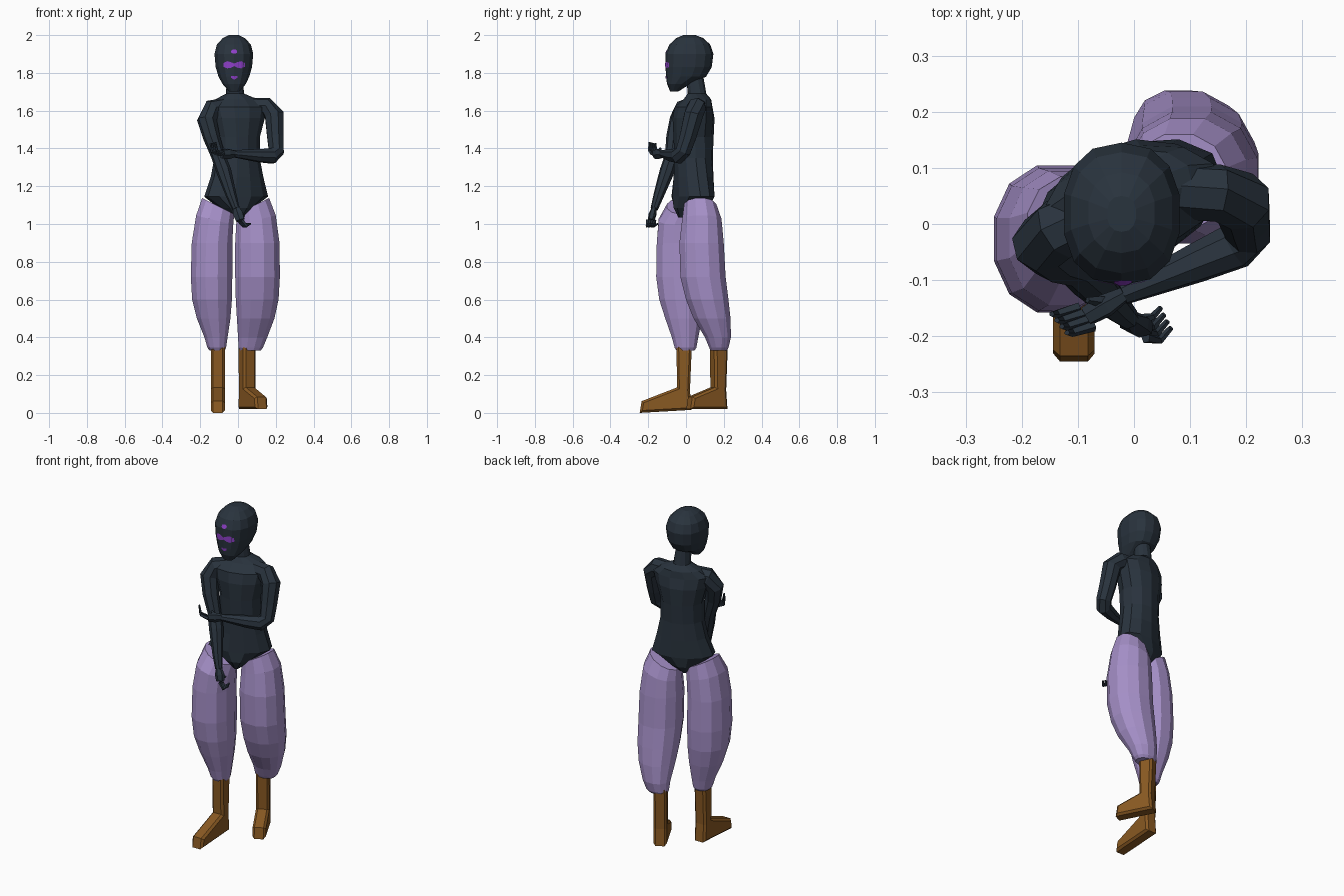
import bpy, bmesh, math
from mathutils import Vector


def material(name, rgb):
    m = bpy.data.materials.new(name)
    m.diffuse_color = (*rgb, 1)
    return m


DARK = material("dark slate", (0.022, 0.033, 0.047))
LILAC = material("lilac cloth", (0.38, 0.28, 0.58))
BROWN = material("brown leather", (0.25, 0.10, 0.016))
VIOLET = material("violet paint", (0.27, 0.05, 0.58))


def finish(bm, name, mat):
    bmesh.ops.recalc_face_normals(bm, faces=bm.faces)
    me = bpy.data.meshes.new(name)
    bm.to_mesh(me)
    bm.free()
    me.materials.append(mat)
    ob = bpy.data.objects.new(name, me)
    bpy.context.collection.objects.link(ob)
    return ob


def skin(bm, rings):
    """Bridge a list of point rings and cap both ends."""
    vs = [[bm.verts.new(p) for p in r] for r in rings]
    n = len(vs[0])
    for a, b in zip(vs, vs[1:]):
        for i in range(n):
            j = (i + 1) % n
            bm.faces.new((a[i], a[j], b[j], b[i]))
    bm.faces.new(vs[0])
    bm.faces.new(vs[-1])


def ring(c, u, v, n, power=1.0):
    pts = []
    for i in range(n):
        t = 2 * math.pi * (i + 0.5) / n
        s, k = math.sin(t), math.cos(t)
        pts.append(Vector(c) + u * math.copysign(abs(k) ** power, k)
                   + v * math.copysign(abs(s) ** power, s))
    return pts


def stack(name, mat, sections, n=12, power=1.0):
    """Horizontal sections: cx, cy, z, half width, half depth, yaw, slope."""
    rings = []
    for cx, cy, z, rx, ry, yaw, slope in sections:
        a = math.radians(yaw)
        u = Vector((math.cos(a), math.sin(a), slope)) * rx
        v = Vector((-math.sin(a), math.cos(a), 0)) * ry
        rings.append(ring((cx, cy, z), u, v, n, power))
    bm = bmesh.new()
    skin(bm, rings)
    return finish(bm, name, mat)


def tube(bm, path, n=8, flat=1.0):
    """Tapered limb through points x, y, z, radius."""
    ps = [Vector(p[:3]) for p in path]
    u = None
    rings = []
    for i, p in enumerate(ps):
        t = (ps[min(i + 1, len(ps) - 1)] - ps[max(i - 1, 0)]).normalized()
        if u is None:
            u = t.cross(Vector((0, 1, 0.2)))
        u = (u - t * u.dot(t)).normalized()
        r = path[i][3]
        rings.append(ring(p, u * r, t.cross(u) * r * flat, n))
    skin(bm, rings)


# Torso with a V-shaped seat, ending in the neck
stack("torso", DARK, [
    (-0.015, 0.02, 1.035, 0.025, 0.065, 25, 0),
    (-0.013, 0.03, 1.085, 0.09, 0.098, 25, 0),
    (-0.01, 0.037, 1.145, 0.178, 0.102, 22, 0),
    (-0.005, 0.04, 1.25, 0.143, 0.102, 20, 0),
    (-0.005, 0.04, 1.35, 0.122, 0.10, 18, 0),
    (-0.005, 0.04, 1.46, 0.122, 0.105, 16, 0),
    (-0.005, 0.04, 1.56, 0.15, 0.108, 16, 0),
    (-0.005, 0.04, 1.62, 0.165, 0.095, 16, 0),
    (-0.008, 0.06, 1.66, 0.115, 0.07, 14, 0),
    (-0.015, 0.058, 1.69, 0.048, 0.05, 8, 0),
    (-0.02, 0.045, 1.80, 0.042, 0.045, 0, 0)])

# Head
head = stack("head", DARK, [
    (-0.02, -0.062, 1.702, 0.028, 0.022, 0, 0),
    (-0.02, -0.04, 1.74, 0.062, 0.06, 0, 0),
    (-0.022, 0.0, 1.78, 0.083, 0.106, 0, 0),
    (-0.022, 0.014, 1.83, 0.098, 0.122, 0, 0),
    (-0.022, 0.018, 1.90, 0.105, 0.127, 0, 0),
    (-0.022, 0.02, 1.95, 0.092, 0.108, 0, 0),
    (-0.022, 0.02, 1.984, 0.06, 0.072, 0, 0),
    (-0.022, 0.018, 2.0, 0.026, 0.032, 0, 0)], n=14, power=0.85)


# Painted face marks laid onto the front of the head
def mark(name, cols):
    """Strip of columns x, bottom z, top z projected onto the head."""
    bm = bmesh.new()
    rows = []
    for x, z0, z1 in cols:
        pair = []
        for z in (z0, z1):
            hit, loc, nor, _ = head.ray_cast((x, -1, z), (0, 1, 0))
            y = loc.y if hit else -0.1
            pair.append(bm.verts.new((x, y - 0.003, z)))
        rows.append(pair)
    for a, b in zip(rows, rows[1:]):
        f = bm.faces.new((a[0], b[0], b[1], a[1]))
        f.normal_update()
    bm_ob = finish(bm, name, VIOLET)
    if bm_ob.data.polygons[0].normal.y > 0:
        bm_ob.data.flip_normals()


bpy.context.view_layer.update()
mark("forehead_dot", [(-0.036, 1.908, 1.918), (-0.026, 1.902, 1.924),
                      (-0.014, 1.902, 1.924), (-0.004, 1.908, 1.918)])
mark("eye_band", [(-0.076, 1.832, 1.852), (-0.058, 1.824, 1.862), (-0.04, 1.826, 1.858),
                  (-0.02, 1.836, 1.850), (0.0, 1.826, 1.858), (0.018, 1.824, 1.862),
                  (0.038, 1.832, 1.852)])
mark("mouth", [(-0.037, 1.774, 1.785), (-0.02, 1.764, 1.782), (-0.003, 1.774, 1.785)])

# Arms: one hanging across the body, one folded across the waist
bm = bmesh.new()
tube(bm, [(-0.06, 0.025, 1.62, 0.05), (-0.135, -0.01, 1.605, 0.056),
          (-0.165, -0.035, 1.55, 0.053), (-0.14, -0.06, 1.46, 0.045),
          (-0.105, -0.075, 1.36, 0.037), (-0.075, -0.10, 1.28, 0.04),
          (-0.035, -0.145, 1.15, 0.028), (-0.01, -0.168, 1.08, 0.02)])
finish(bm, "hanging_arm", DARK)
bm = bmesh.new()
tube(bm, [(0.06, 0.06, 1.62, 0.05), (0.15, 0.055, 1.618, 0.052),
          (0.192, 0.04, 1.575, 0.054), (0.198, 0.01, 1.46, 0.047),
          (0.203, -0.015, 1.385, 0.043), (0.18, -0.04, 1.36, 0.043),
          (0.11, -0.07, 1.362, 0.036), (-0.02, -0.125, 1.372, 0.02)])
finish(bm, "folded_arm", DARK)


# Hands: a palm with four fingers and a thumb
def hand(name, wrist, knuckle, side, mid, tip, thumb):
    w, k, s = Vector(wrist), Vector(knuckle), Vector(side)
    bm = bmesh.new()
    tube(bm, [(*w, 0.019), (*w.lerp(k, 0.5), 0.03), (*k, 0.026)], n=6, flat=0.7)
    for i in range(4):
        o = k + s * (i - 1.5)
        tube(bm, [(*o, 0.010), (*(o + Vector(mid)), 0.008),
                  (*(o + Vector(tip)), 0.005)], n=5)
    t = w.lerp(k, 0.4)
    tube(bm, [(*t, 0.012), (*(t + Vector(thumb) * 0.5), 0.010),
              (*(t + Vector(thumb)), 0.006)], n=5)
    finish(bm, name, DARK)


hand("hanging_hand", (-0.01, -0.168, 1.085), (0.012, -0.185, 1.02),
     (0.006, -0.012, 0), (0.025, -0.004, -0.032), (0.045, 0.018, -0.018), (0.035, 0.01, -0.02))
hand("folded_hand", (-0.015, -0.124, 1.372), (-0.085, -0.165, 1.37),
     (0.009, -0.011, 0.002), (-0.04, -0.012, 0.015), (-0.048, -0.012, 0.06), (-0.04, 0.005, 0.03))


# Baggy trouser legs: z, x min, x max, y min, y max
def trouser(name, rows, slope):
    secs = []
    for i, (z, x0, x1, y0, y1) in enumerate(rows):
        secs.append(((x0 + x1) / 2, (y0 + y1) / 2, z, (x1 - x0) / 2 * 1.03,
                     (y1 - y0) / 2 * 1.03, 0, slope * max(0, 1 - i * 0.5)))
    stack(name, LILAC, secs, n=12, power=0.92)


trouser("front_trouser_leg", [
    (1.095, -0.19, -0.02, -0.10, 0.085), (1.02, -0.222, -0.025, -0.145, 0.095),
    (0.90, -0.245, -0.03, -0.155, 0.10), (0.72, -0.25, -0.03, -0.158, 0.105),
    (0.60, -0.243, -0.032, -0.142, 0.10), (0.50, -0.218, -0.04, -0.11, 0.085),
    (0.40, -0.178, -0.055, -0.075, 0.065), (0.345, -0.162, -0.063, -0.06, 0.055),
    (0.33, -0.15, -0.07, -0.05, 0.045)], -0.5)
trouser("rear_trouser_leg", [
    (1.095, -0.005, 0.165, -0.01, 0.16), (1.02, -0.01, 0.20, -0.02, 0.188),
    (0.90, -0.015, 0.22, -0.035, 0.20), (0.72, -0.015, 0.222, -0.03, 0.21),
    (0.60, -0.012, 0.215, 0.0, 0.225), (0.50, -0.006, 0.193, 0.04, 0.236),
    (0.40, 0.0, 0.155, 0.10, 0.238), (0.345, 0.003, 0.132, 0.123, 0.225),
    (0.33, 0.012, 0.12, 0.13, 0.215)], 0.5)


# Boots: side profile extruded across the width, then chamfered
def boot(name, x, y, yaw, length, sole_heel, sole_toe, toe_top):
    prof = [(-0.034, sole_heel), (-0.026, 0.12), (-0.036, 0.36), (0.046, 0.36),
            (0.042, 0.135), (length - 0.01, toe_top), (length, sole_toe)]
    a = math.radians(yaw)
    fwd = Vector((math.sin(a), -math.cos(a), 0))
    across = Vector((math.cos(a), math.sin(a), 0)) * 0.037
    base = Vector((x, y, 0))
    bm = bmesh.new()
    skin(bm, [[base + fwd * f + across * s + Vector((0, 0, z)) for f, z in prof]
              for s in (-1, 1)])
    bmesh.ops.recalc_face_normals(bm, faces=bm.faces)
    long_edges = [e for e in bm.edges
                  if abs((e.verts[0].co - e.verts[1].co).normalized().dot(across.normalized())) < 0.5]
    bmesh.ops.bevel(bm, geom=long_edges, offset=0.012, segments=1, affect='EDGES')
    finish(bm, name, BROWN)


boot("front_boot", -0.107, -0.005, 0, 0.24, 0.016, 0.0, 0.062)
boot("rear_boot", 0.045, 0.178, 27, 0.185, 0.02, 0.02, 0.085)
